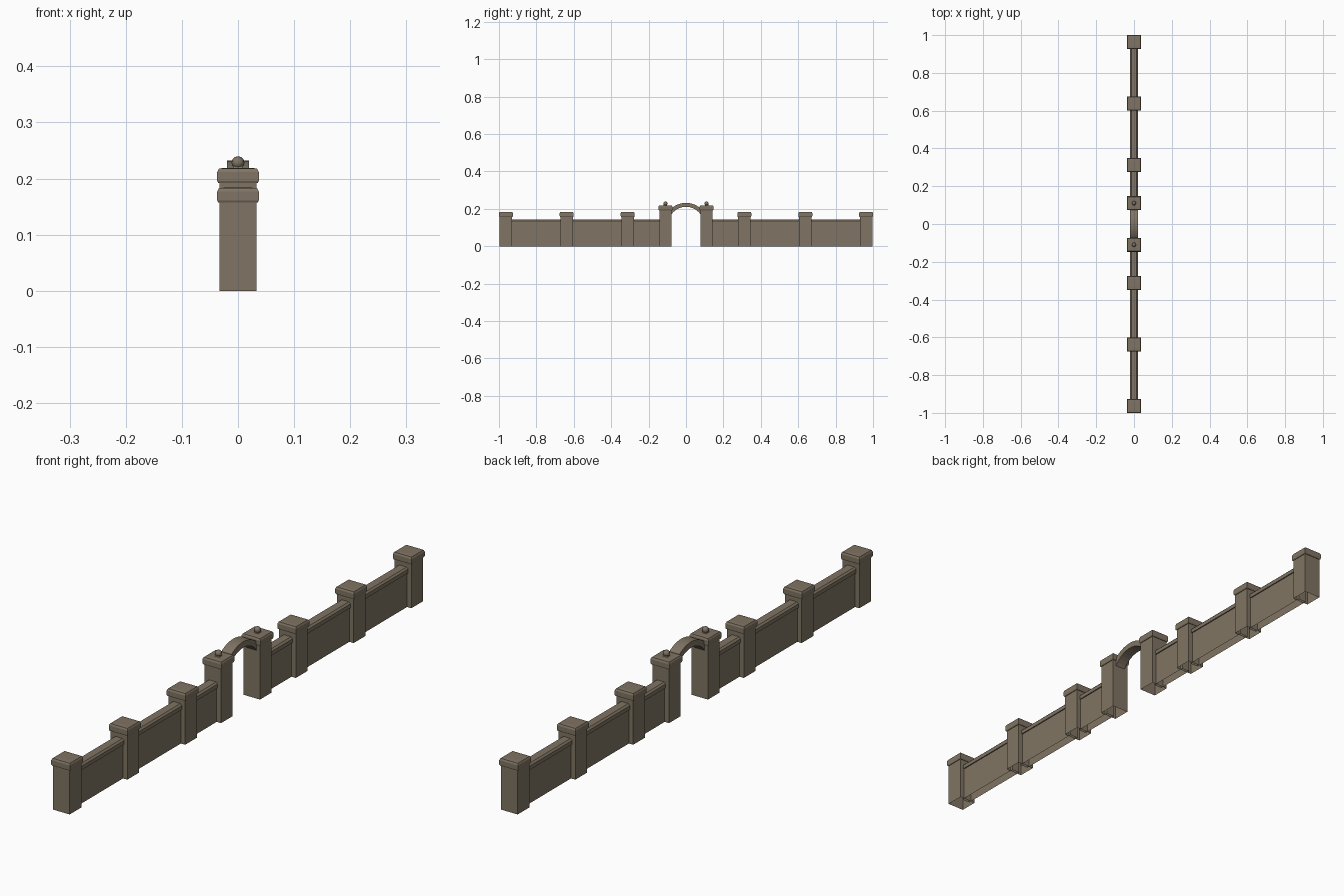
import bpy, bmesh, math

if "Cube" in bpy.data.objects:
    bpy.data.objects.remove(bpy.data.objects["Cube"])

stone = bpy.data.materials.new("weathered stone")
stone.diffuse_color = (0.215, 0.175, 0.125, 1)
stone.use_nodes = True
stone.node_tree.nodes["Principled BSDF"].inputs["Base Color"].default_value = stone.diffuse_color


def finish(bm, name, smooth=False):
    bmesh.ops.recalc_face_normals(bm, faces=bm.faces)
    me = bpy.data.meshes.new(name)
    bm.to_mesh(me)
    bm.free()
    me.materials.append(stone)
    ob = bpy.data.objects.new(name, me)
    bpy.context.collection.objects.link(ob)
    if smooth:
        for p in me.polygons:
            p.use_smooth = True
    return ob


def stack(name, y, levels, open_bottom=False):
    """Square or rectangular rings (half x, half y, z) joined upwards."""
    bm = bmesh.new()
    rings = [[bm.verts.new((sx * hx, y + sy * hy, z))
              for sx, sy in ((-1, -1), (1, -1), (1, 1), (-1, 1))]
             for hx, hy, z in levels]
    for a, b in zip(rings, rings[1:]):
        for i in range(4):
            j = (i + 1) % 4
            bm.faces.new((a[i], a[j], b[j], b[i]))
    bm.faces.new(rings[-1])
    finish_bottom = rings[0]
    if not open_bottom:
        bm.faces.new(finish_bottom[::-1])
    return finish(bm, name)


def pillar(name, y, cap_z):
    # shaft, open underneath, with a chamfered cap
    h = 0.033
    stack(name + "_shaft", y, [(h, h, 0), (h, h, cap_z + 0.004)], True)
    stack(name + "_cap", y, [(0.035, 0.035, cap_z), (0.037, 0.037, cap_z + 0.004),
                             (0.037, 0.037, cap_z + 0.020), (0.034, 0.034, cap_z + 0.026),
                             (0.020, 0.020, cap_z + 0.027)])


POSTS = (0.11, 0.312, 0.638, 0.963)
for s, side in ((-1, "near"), (1, "far")):
    # wall pillars and taller gate pillars
    for i, y in enumerate(POSTS):
        name = "gate_pillar" if i == 0 else "wall_pillar"
        pillar(f"{side}_{name}_{i}", s * y, 0.192 if i == 0 else 0.157)

    # wall panels with coping between the pillars
    for i, (a, b) in enumerate(zip(POSTS, POSTS[1:])):
        mid, half = s * (a + b) / 2, (b - a) / 2 - 0.023
        stack(f"{side}_wall_panel_{i}", mid, [(0.016, half, 0), (0.016, half, 0.126)], True)
        stack(f"{side}_wall_coping_{i}", mid, [(0.020, half, 0.122), (0.020, half, 0.136),
                                              (0.014, half, 0.142)])

    # finial: low square foot and small faceted ball
    stack(f"{side}_finial_foot", s * 0.11, [(0.010, 0.010, 0.218), (0.007, 0.007, 0.222)])
    bm = bmesh.new()
    bmesh.ops.create_uvsphere(bm, u_segments=8, v_segments=6, radius=0.0115)
    bmesh.ops.translate(bm, verts=bm.verts, vec=(0, s * 0.11, 0.2283))
    finish(bm, f"{side}_finial_ball", True)

# shallow arch spanning the gateway
bm = bmesh.new()
R_OUT, R_IN, CZ, N = 0.1177, 0.0965, 0.1143, 14
rings = []
for k in range(N + 1):
    y = -0.08 + 0.16 * k / N
    zo = CZ + math.sqrt(R_OUT ** 2 - y ** 2)
    zi = CZ + math.sqrt(R_IN ** 2 - y ** 2)
    rings.append([bm.verts.new((x, y, z)) for x, z in
                  ((-0.02, zi), (0.02, zi), (0.02, zo), (-0.02, zo))])
for a, b in zip(rings, rings[1:]):
    for i in range(4):
        j = (i + 1) % 4
        bm.faces.new((a[i], a[j], b[j], b[i]))
bm.faces.new(rings[0])
bm.faces.new(rings[-1])
finish(bm, "gate_arch")
